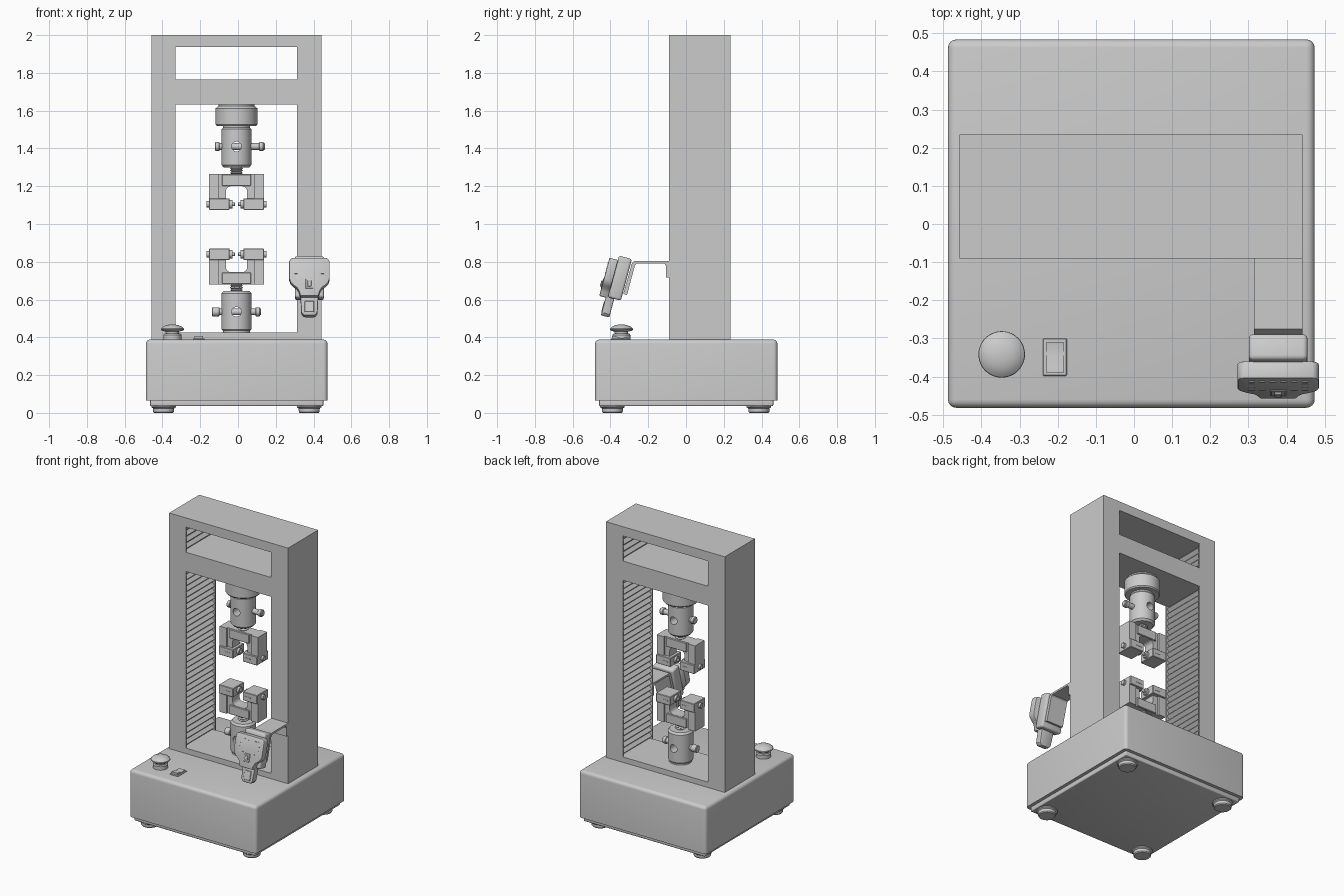
import bpy, bmesh
from math import radians, pi, sin, cos
from mathutils import Vector

if "Cube" in bpy.data.objects:
    bpy.data.objects.remove(bpy.data.objects["Cube"])


def finish(name, bm, loc=(0, 0, 0), rot=(0, 0, 0)):
    bmesh.ops.recalc_face_normals(bm, faces=bm.faces[:])
    me = bpy.data.meshes.new(name)
    bm.to_mesh(me)
    bm.free()
    ob = bpy.data.objects.new(name, me)
    bpy.context.collection.objects.link(ob)
    ob.location, ob.rotation_euler = loc, rot
    return ob


def prism(name, pts, a, b, axis='y', bevel=0, segs=3, keep_bottom=False, **kw):
    """Extrude a 2D outline along an axis from a to b."""
    place = {'x': lambda p: (a, p[0], p[1]), 'y': lambda p: (p[0], a, p[1]),
             'z': lambda p: (p[0], p[1], a)}[axis]
    bm = bmesh.new()
    face = bm.faces.new([bm.verts.new(place(p)) for p in pts])
    new = bmesh.ops.extrude_face_region(bm, geom=[face])['geom']
    step = Vector([(b - a) * (axis == k) for k in 'xyz'])
    bmesh.ops.translate(bm, vec=step, verts=[v for v in new if isinstance(v, bmesh.types.BMVert)])
    bmesh.ops.recalc_face_normals(bm, faces=bm.faces[:])
    if bevel:
        low = min(v.co.z for v in bm.verts) + 1e-5
        edges = [e for e in bm.edges if e.calc_face_angle(0) > radians(35)
                 and not (keep_bottom and max(v.co.z for v in e.verts) < low)]
        bmesh.ops.bevel(bm, geom=edges, offset=bevel, segments=segs, profile=0.5, affect='EDGES')
    return finish(name, bm, **kw)


def box(name, x, y, z, **kw):
    (x0, x1), (y0, y1) = sorted(x), sorted(y)
    return prism(name, [(x0, y0), (x1, y0), (x1, y1), (x0, y1)], min(z), max(z), 'z', **kw)


def lathe(name, prof, loc, rot=(0, 0, 0), segs=48):
    """Revolve (radius, height) points around local z."""
    bm = bmesh.new()
    vs = [bm.verts.new((r, 0, h)) for r, h in prof]
    es = [bm.edges.new(p) for p in zip(vs, vs[1:])]
    bmesh.ops.spin(bm, geom=vs + es, cent=(0, 0, 0), axis=(0, 0, 1), angle=2 * pi, steps=segs)
    bmesh.ops.remove_doubles(bm, verts=bm.verts[:], dist=1e-5)
    return finish(name, bm, loc, rot)


def rod(name, r, a, b, loc, rot=(0, 0, 0), c=0.003, segs=32):
    return lathe(name, [(0, a), (r - c, a), (r, a + c), (r, b - c), (r - c, b), (0, b)], loc, rot, segs)


def cut(ob, cutter):
    m = ob.modifiers.new('cut', 'BOOLEAN')
    m.operation, m.object, m.solver = 'DIFFERENCE', cutter, 'EXACT'
    bpy.context.view_layer.update()
    with bpy.context.temp_override(object=ob, active_object=ob):
        bpy.ops.object.modifier_apply(modifier=m.name)
    bpy.data.objects.remove(cutter)


ALONG_X, ALONG_Y = (0, pi / 2, 0), (pi / 2, 0, 0)
CX, CY, MID = -0.008, 0.07, 0.9725

# Base housing, bottom plate and feet
box('base_housing', (-0.488, 0.474), (-0.482, 0.484), (0.066, 0.388), bevel=0.022, segs=4, keep_bottom=True)
box('bottom_plate', (-0.465, 0.452), (-0.46, 0.462), (0.036, 0.07), bevel=0.006)
for i, x in enumerate((-0.394, 0.377)):
    for j, y in enumerate((-0.39, 0.386)):
        lathe(f'foot_{i}{j}', [(0, 0), (0.05, 0), (0.055, 0.006), (0.056, 0.024), (0.065, 0.03), (0.065, 0.045), (0, 0.045)], (x, y, 0))

# Gantry frame with two openings and recessed bellows
frame = box('gantry_frame', (-0.458, 0.442), (-0.09, 0.235), (0.38, 2.0))
for k, (z0, z1) in enumerate(((0.425, 1.633), (1.765, 1.937))):
    cut(frame, box('cutter', (-0.332, 0.313), (-0.2, 0.4), (z0, z1)))
    cut(frame, box('cutter', (-0.365, 0.346), (-0.083, 0.228), (z0, z1)))
    n = round((z1 - z0) / 0.04)
    for s, side in ((-1, 'left'), (1, 'right')):
        zig = [(CX - 0.0015 + s * (0.345 if i % 2 == 0 else 0.325), z0 + (z1 - z0) * i / (2 * n)) for i in range(2 * n + 1)]
        back = CX - 0.0015 + s * 0.358
        prism(f'{side}_bellows_{k}', zig + [(back, z1), (back, z0)], -0.083, 0.228, 'y')

# Load cell under the crosshead
lathe('load_cell', [(0, 1.64), (0.095, 1.64), (0.095, 1.625), (0.111, 1.612), (0.111, 1.528),
                    (0.105, 1.52), (0.066, 1.52), (0.066, 1.50), (0, 1.50)], (CX, CY, 0), segs=64)

# Upper and lower grips, mirrored about the middle height
for f, pos, left, right in ((1, 'upper', 0.113, 0.15), (-1, 'lower', 0.13, 0.13)):
    def Z(d):
        return MID + f * d
    body = lathe(f'{pos}_coupling', [(0, Z(0.3275)), (0.068, Z(0.3275)), (0.079, Z(0.34)), (0.079, Z(0.53)),
                                     (0.072, Z(0.5375)), (0.072, Z(0.548)), (0, Z(0.548))], (CX, CY, 0), segs=64)
    cut(body, rod('cutter', 0.026, -0.2, 0.2, (CX, CY, Z(0.4375)), ALONG_Y))
    rod(f'{pos}_cross_pin', 0.018, -left, right, (CX, CY, Z(0.4375)), ALONG_X)
    rod(f'{pos}_pin_knob', 0.024, right - 0.03, right - 0.006, (CX, CY, Z(0.4375)), ALONG_X)
    rod(f'{pos}_pin_head', 0.024, -left, -0.09, (CX, CY, Z(0.4375)), ALONG_X)
    # threaded stud with a lock nut
    thread = [(0.034 if i % 2 else 0.027, Z(0.28 + 0.006 * i)) for i in range(10)]
    lathe(f'{pos}_threaded_stud', [(0, Z(0.28))] + thread + [(0, Z(0.334))], (CX, CY, 0), segs=32)
    # U-shaped yoke with rounded inner corners
    arc = [(0.03 + 0.026 * cos(t), 0.2015 + 0.026 * sin(t)) for t in [pi / 8 * i for i in range(5)]]
    half = [(0.1, 0.2925), (0.1, 0.13), (0.056, 0.13)] + arc
    u = [(CX + x, Z(d)) for x, d in half] + [(CX - x, Z(d)) for x, d in reversed(half)]
    prism(f'{pos}_yoke', u, CY - 0.038, CY + 0.038, 'y')
    box(f'{pos}_yoke_block', (CX - 0.076, CX + 0.076), (CY - 0.047, CY + 0.047), (Z(0.2285), Z(0.291)), bevel=0.003, segs=1)
    for s, side in ((-1, 'left'), (1, 'right')):
        tag = f'{pos}_{side}'
        P = (CX, CY, Z(0.1325))
        box(tag + '_arm_plate', (CX + s * 0.092, CX + s * 0.145), (CY - 0.05, CY + 0.05), (Z(0.155), Z(0.2925)))
        box(tag + '_jaw', (CX + s * 0.036, CX + s * 0.145), (CY - 0.06, CY + 0.06), (Z(0.1025), Z(0.1625)), bevel=0.003, segs=1)
        box(tag + '_jaw_slot_trim', (CX + s * 0.055, CX + s * 0.095), (CY - 0.062, CY + 0.062), (Z(0.129), Z(0.136)))
        for nm, r, a, b in (('jaw_screw', 0.017, 0.14, 0.16), ('jaw_pad', 0.022, 0.02, 0.04), ('jaw_tip', 0.01, 0.008, 0.03)):
            rod(f'{tag}_{nm}', r, min(s * a, s * b), max(s * a, s * b), P, ALONG_X, 0.002)

# Emergency stop button
lathe('stop_button_collar', [(0, 0.385), (0.048, 0.385), (0.048, 0.412), (0.043, 0.419), (0, 0.419)], (-0.347, -0.342, 0))
lathe('stop_button_head', [(0, 0.41), (0.034, 0.41), (0.036, 0.43), (0.056, 0.436), (0.061, 0.441), (0.06, 0.447),
                           (0.05, 0.456), (0.035, 0.463), (0.018, 0.467), (0, 0.468)], (-0.347, -0.342, 0))

# Rocker switch
box('switch_bezel', (-0.239, -0.176), (-0.398, -0.3), (0.383, 0.393), bevel=0.002, segs=1)
prism('switch_rocker', [(-0.391, 0.39), (-0.391, 0.407), (-0.38, 0.407), (-0.342, 0.396), (-0.31, 0.4), (-0.31, 0.39)],
      -0.23, -0.185, 'x')

# Bent sheet bracket holding the pendant
prism('pendant_bracket', [(-0.088, 0.717), (-0.106, 0.717), (-0.106, 0.779), (-0.115, 0.79), (-0.262, 0.79),
                          (-0.27, 0.783), (-0.312, 0.625), (-0.332, 0.63), (-0.287, 0.79), (-0.275, 0.803), (-0.088, 0.803)],
      0.315, 0.442, 'x')

# Tilted hand pendant: cradle, body, handle and keys
tilt = dict(loc=(0.378, -0.36, 0.805), rot=(radians(75), 0, 0))


def mirrored(half):
    return half + [(-x, y) for x, y in reversed(half)]


box('pendant_cradle', (-0.077, 0.077), (-0.2, 0.028), (-0.069, 0.002), bevel=0.012, **tilt)
prism('pendant_body', mirrored([(0.09, 0.004), (0.102, -0.003), (0.107, -0.016), (0.107, -0.11), (0.1, -0.13),
                                (0.085, -0.146), (0.066, -0.16), (0.055, -0.178), (0.048, -0.205)]),
      0, 0.048, 'z', bevel=0.006, segs=2, **tilt)
prism('pendant_handle', mirrored([(0.055, -0.165), (0.047, -0.2), (0.043, -0.285), (0.03, -0.302)]),
      -0.033, 0.013, 'z', bevel=0.006, segs=2, **tilt)
keys = [(x, y) for x in (-0.07, -0.042, -0.014, 0.014, 0.042, 0.07) for y in (-0.025, -0.11) if abs(x) > 0.02 or y > -0.1]
keys += [(s * 0.07, y) for s in (-1, 1) for y in (-0.053, -0.081)]
for i, (x, y) in enumerate(keys):
    box(f'pendant_key_{i}', (x - 0.008, x + 0.008), (y - 0.003, y + 0.003), (0.046, 0.05), **tilt)
box('pendant_switch_frame', (-0.02, 0.02), (-0.165, -0.112), (0.046, 0.051), bevel=0.002, segs=1, **tilt)
box('pendant_switch', (-0.01, 0.01), (-0.155, -0.122), (0.05, 0.058), bevel=0.002, segs=1, **tilt)
box('pendant_handle_pad', (-0.025, 0.025), (-0.285, -0.225), (0.011, 0.016), bevel=0.002, segs=1, **tilt)

# Smooth shading that keeps sharp edges
for ob in bpy.data.objects:
    ob.select_set(True)
bpy.context.view_layer.objects.active = frame
bpy.ops.object.shade_smooth_by_angle(angle=radians(32))
